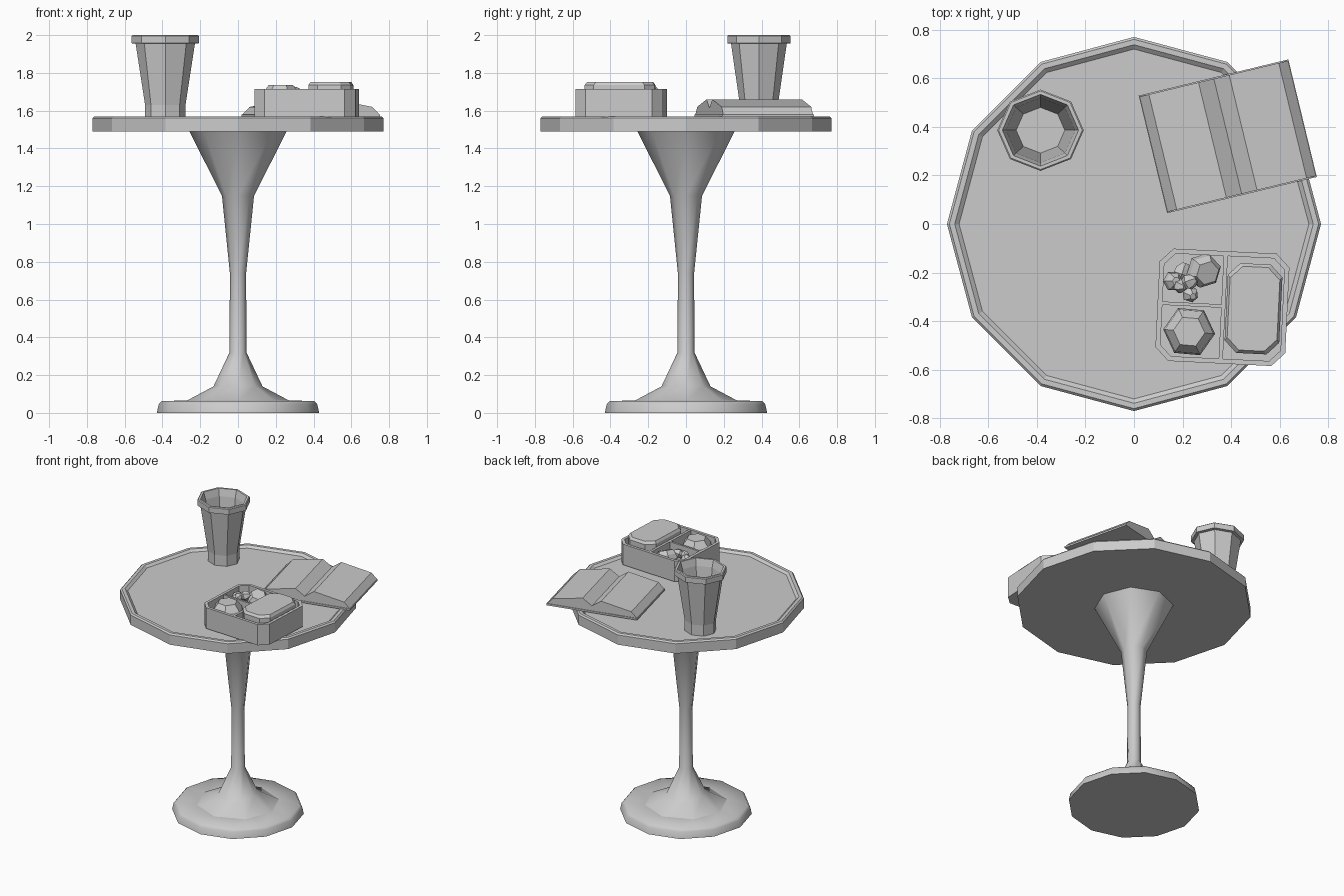
import bpy, bmesh
from math import pi, cos, sin, radians
from mathutils import Vector

if "Cube" in bpy.data.objects:
    bpy.data.objects.remove(bpy.data.objects["Cube"])


def loft(name, rings, loc=(0, 0, 0), rot=0, smooth=None):
    """Bridge a list of equal-length point rings and cap both ends."""
    bm = bmesh.new()
    loops = [[bm.verts.new(p) for p in r] for r in rings]
    for a, b in zip(loops, loops[1:]):
        for i in range(len(a)):
            j = (i + 1) % len(a)
            bm.faces.new((a[i], a[j], b[j], b[i]))
    bm.faces.new(loops[0][::-1])
    bm.faces.new(loops[-1])
    bmesh.ops.recalc_face_normals(bm, faces=bm.faces)
    me = bpy.data.meshes.new(name)
    bm.to_mesh(me)
    bm.free()
    ob = bpy.data.objects.new(name, me)
    bpy.context.collection.objects.link(ob)
    ob.location = loc
    ob.rotation_euler.z = rot
    if smooth:
        bpy.ops.object.select_all(action='DESELECT')
        ob.select_set(True)
        bpy.context.view_layer.objects.active = ob
        bpy.ops.object.shade_smooth_by_angle(angle=radians(smooth))
    return ob


def lathe(name, profile, sides, loc=(0, 0, 0), rot=0, smooth=None):
    rings = [[(r * cos(2 * pi * i / sides), r * sin(2 * pi * i / sides), z)
              for i in range(sides)] for r, z in profile]
    return loft(name, rings, loc, rot, smooth)


def tray_ring(w, d, c, z):
    """Rectangle with cut corners."""
    x, y = w / 2, d / 2
    return [(x, y - c, z), (x - c, y, z), (c - x, y, z), (-x, y - c, z),
            (-x, c - y, z), (c - x, -y, z), (x - c, -y, z), (x, c - y, z)]


# table
lathe("table_top", [(0.77, 1.49), (0.77, 1.56), (0.76, 1.57), (0.738, 1.57),
                    (0.72, 1.555)], 12)
lathe("table_stem", [(0.28, 0.06), (0.13, 0.14), (0.045, 0.32), (0.043, 0.74),
                     (0.085, 1.15), (0.26, 1.495)], 8, smooth=60)
lathe("table_base", [(0.43, 0), (0.42, 0.045), (0.405, 0.063), (0.25, 0.066)],
      12, smooth=60)

# cup with lip and hollow inside
cup = lathe("cup", [(0.107, 1.555), (0.107, 1.63), (0.157, 1.955), (0.178, 1.957),
                    (0.178, 1.995), (0.172, 2.0), (0.157, 2.0), (0.142, 1.95),
                    (0.1, 1.62)], 8, (-0.385, 0.386, 0))
cup.scale.y = 0.94

# open book: cross-section drawn along its width, extruded along the page height
BOOK_LOC, BOOK_ROT = (0.386, 0.361, 0), radians(13.6)


def extrude(name, section, depth):
    return loft(name, [[(u, v, z) for u, z in section] for v in (-depth / 2, depth / 2)],
                BOOK_LOC, BOOK_ROT)


half = [(0.315, 1.579), (0.275, 1.62), (0.065, 1.66)]
pages = half + [(0, 1.615)] + [(-u, z) for u, z in reversed(half)]
extrude("book_pages", pages, 0.488)
extrude("book_cover", [(-0.317, 1.568), (0.317, 1.568), (0.317, 1.58), (-0.317, 1.58)], 0.498)

# lunch box
BOX, BOX_ROT = Vector((0.364, -0.343, 0)), radians(-2.8)
W, D = 0.535, 0.463
loft("lunch_box", [tray_ring(W, D, 0.055, 1.566), tray_ring(W, D, 0.055, 1.715),
                   tray_ring(W - 0.04, D - 0.04, 0.045, 1.715),
                   tray_ring(W - 0.04, D - 0.04, 0.045, 1.6)], BOX, BOX_ROT)


def box_divider(name, x0, x1, y0, y1):
    loft(name, [[(x0, y0, z), (x1, y0, z), (x1, y1, z), (x0, y1, z)]
                for z in (1.598, 1.713)], BOX, BOX_ROT)


box_divider("long_divider", -0.005, 0.012, -0.215, 0.215)
box_divider("short_divider", -0.25, -0.005, -0.002, 0.012)

# sandwich filling the large compartment
sandwich = [tray_ring(w, d, 0.05, z) for w, d, z in
            ((0.225, 0.37, 1.6), (0.225, 0.37, 1.735), (0.205, 0.345, 1.752))]
loft("sandwich", sandwich, BOX + Vector((0.128, -0.006, 0)), BOX_ROT)

# rice ball in the front compartment
lathe("rice_ball", [(0.085, 1.6), (0.107, 1.64), (0.1, 1.69), (0.065, 1.735)], 6,
      (0.227, -0.443, 0), radians(-5))

# tilted bun and small berries in the back compartment
bun = lathe("bun", [(0.055, -0.05), (0.072, -0.015), (0.07, 0.015), (0.05, 0.045)], 6,
            (0.288, -0.192, 1.675))
bun.rotation_euler = (radians(18), radians(16), 0.3)
for i, (x, y, z, r) in enumerate([(0.162, -0.235, 1.665, 0.042), (0.232, -0.29, 1.66, 0.034),
                                  (0.19, -0.255, 1.69, 0.03), (0.228, -0.238, 1.70, 0.033),
                                  (0.2, -0.2, 1.65, 0.04)]):
    berry = lathe(f"berry_{i + 1}", [(r * 0.5, -r), (r, -r * 0.2), (r * 0.9, r * 0.4),
                                     (r * 0.4, r)], 6, (x, y, z))
    berry.rotation_euler = (0.4 * i, 0.3 - 0.2 * i, 0.7 * i)
